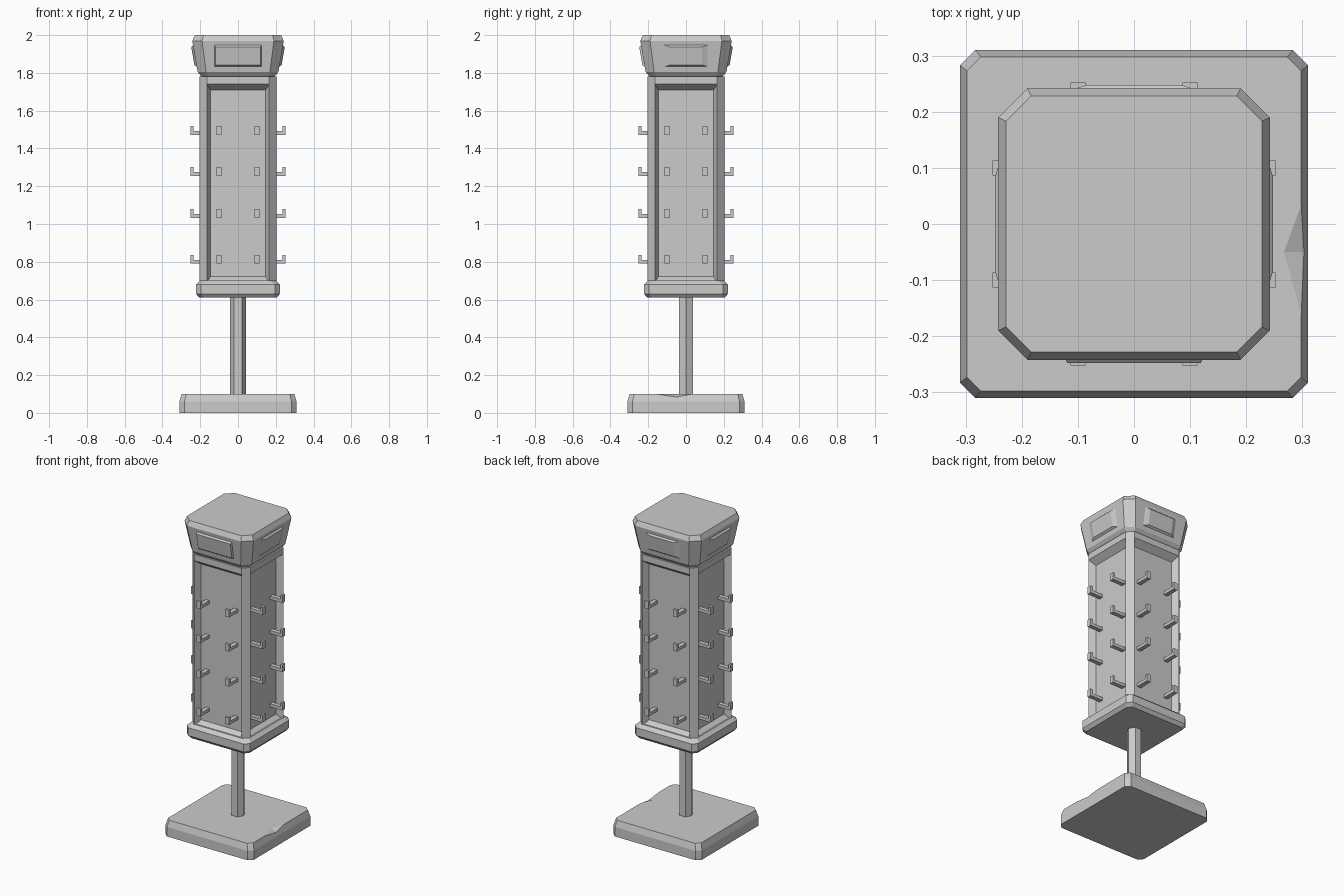
import bpy, bmesh, math
from mathutils import Matrix, Vector

cube = bpy.data.objects.get("Cube")
if cube:
    bpy.data.objects.remove(cube)

grey = bpy.data.materials.new("plain grey")
grey.use_nodes = True
COLOUR = (0.6, 0.6, 0.6, 1)
grey.diffuse_color = COLOUR
grey.node_tree.nodes["Principled BSDF"].inputs["Base Color"].default_value = COLOUR


def finish(name, bm):
    bmesh.ops.recalc_face_normals(bm, faces=bm.faces)
    mesh = bpy.data.meshes.new(name)
    bm.to_mesh(mesh)
    bm.free()
    mesh.materials.append(grey)
    obj = bpy.data.objects.new(name, mesh)
    bpy.context.collection.objects.link(obj)
    return obj


def stack(rings):
    """Chamfered squares (z, half width, corner cut) joined from bottom to top."""
    bm = bmesh.new()
    loops = []
    for z, h, c in rings:
        k = h - c
        outline = [(h, -k), (h, k), (k, h), (-k, h), (-h, k), (-h, -k), (-k, -h), (k, -h)]
        loops.append([bm.verts.new((x, y, z)) for x, y in outline])
    bm.faces.new(loops[0])
    bm.faces.new(loops[-1])
    for low, high in zip(loops, loops[1:]):
        for i in range(8):
            j = (i + 1) % 8
            bm.faces.new((low[i], low[j], high[j], high[i]))
    bmesh.ops.recalc_face_normals(bm, faces=bm.faces)
    return bm


def hull(name, points):
    bm = bmesh.new()
    for p in points:
        bm.verts.new(p)
    bmesh.ops.convex_hull(bm, input=bm.verts)
    bmesh.ops.dissolve_limit(bm, angle_limit=0.01, verts=bm.verts, edges=bm.edges)
    return finish(name, bm)


# Base plate with chipped rims
base = finish("base_plate", stack([(0, 0.31, 0.027), (0.06, 0.31, 0.027), (0.1, 0.298, 0.025)]))
chips = {
    "side_chip_cutter": [(0.265, -0.05, 0.101), (0.355, -0.05, 0.06), (0.335, 0.14, 0.101),
                         (0.335, -0.3, 0.101), (0.33, -0.05, 0.2)],
    "front_chip_cutter": [(-0.18, -0.297, 0.101), (-0.18, -0.325, 0.03), (-0.32, -0.325, 0.1),
                          (0, -0.325, 0.1), (-0.18, -0.32, 0.2)],
}
for name, points in chips.items():
    cutter = hull(name, points)
    cutter.hide_render = True
    cutter.hide_set(True)
    cut = base.modifiers.new(name, "BOOLEAN")
    cut.operation = "DIFFERENCE"
    cut.solver = "EXACT"
    cut.object = cutter
# Apply the cuts and drop the cutters
bpy.context.view_layer.update()
base_mesh = bpy.data.meshes.new_from_object(base.evaluated_get(bpy.context.evaluated_depsgraph_get()))
base.modifiers.clear()
base.data = base_mesh
for name in chips:
    bpy.data.objects.remove(bpy.data.objects[name])

# Hexagonal pole
bm = bmesh.new()
bmesh.ops.create_cone(bm, cap_ends=True, segments=6, radius1=0.042, radius2=0.042, depth=0.54,
                      matrix=Matrix.Translation((0, 0, 0.36)) @ Matrix.Rotation(math.pi / 2, 4, "Z"))
pole = finish("pole", bm)
if max(v.co.x for v in pole.data.vertices) < 0.04:  # corners point sideways
    pole.rotation_euler.z = math.pi / 2

# Tray under the display column
finish("bottom_tray", stack([(0.61, 0.205, 0.025), (0.63, 0.222, 0.027),
                             (0.68, 0.222, 0.027), (0.70, 0.2, 0.03)]))

# Column with sloped recesses on its four sides
bm = stack([(0.69, 0.203, 0.038), (1.74, 0.203, 0.038), (1.78, 0.203, 0.038)])
sides = [f for f in bm.faces if f.calc_center_median().z < 1.7
         and max(abs(f.normal.x), abs(f.normal.y)) > 0.99]
bmesh.ops.inset_individual(bm, faces=sides, thickness=0.027, depth=-0.04)
for f in sides:
    for v in f.verts:
        v.co.z += 0.012 if v.co.z < 1 else -0.012
finish("display_column", bm)

# Flared head
finish("head", stack([(1.775, 0.188, 0.03), (1.805, 0.214, 0.045),
                      (1.97, 0.242, 0.052), (2.0, 0.228, 0.045)]))


def wall(z):
    return 0.214 + (z - 1.805) / 0.165 * 0.028


# Raised sign panels and rows of hooks on each side
for side, turn in (("front", -90), ("left", 0), ("back", 90), ("right", 180)):
    rot = Matrix.Rotation(math.radians(turn), 3, "Z")
    slope = 0.006 if side == "front" else 0.04
    points = []
    for half, low, high, out in ((0.125, 1.83, 1.95, -0.004), (0.125 - slope, 1.842, 1.938, 0.011)):
        for y in (-half, half):
            points += [rot @ Vector((wall(z) + out, y, z)) for z in (low, high)]
    hull(side + "_sign_panel", points)

    bm = bmesh.new()
    for z in (0.79, 1.033, 1.255, 1.472):
        for y in (-0.1, 0.1):
            for x0, x1, top in ((0.155, 0.252, 0.02), (0.236, 0.252, 0.046)):
                size = Matrix.Diagonal((x1 - x0, 0.027, top, 1))
                place = Matrix.Translation(((x0 + x1) / 2, y, z + top / 2))
                bmesh.ops.create_cube(bm, size=1, matrix=rot.to_4x4() @ place @ size)
    finish(side + "_hooks", bm)
